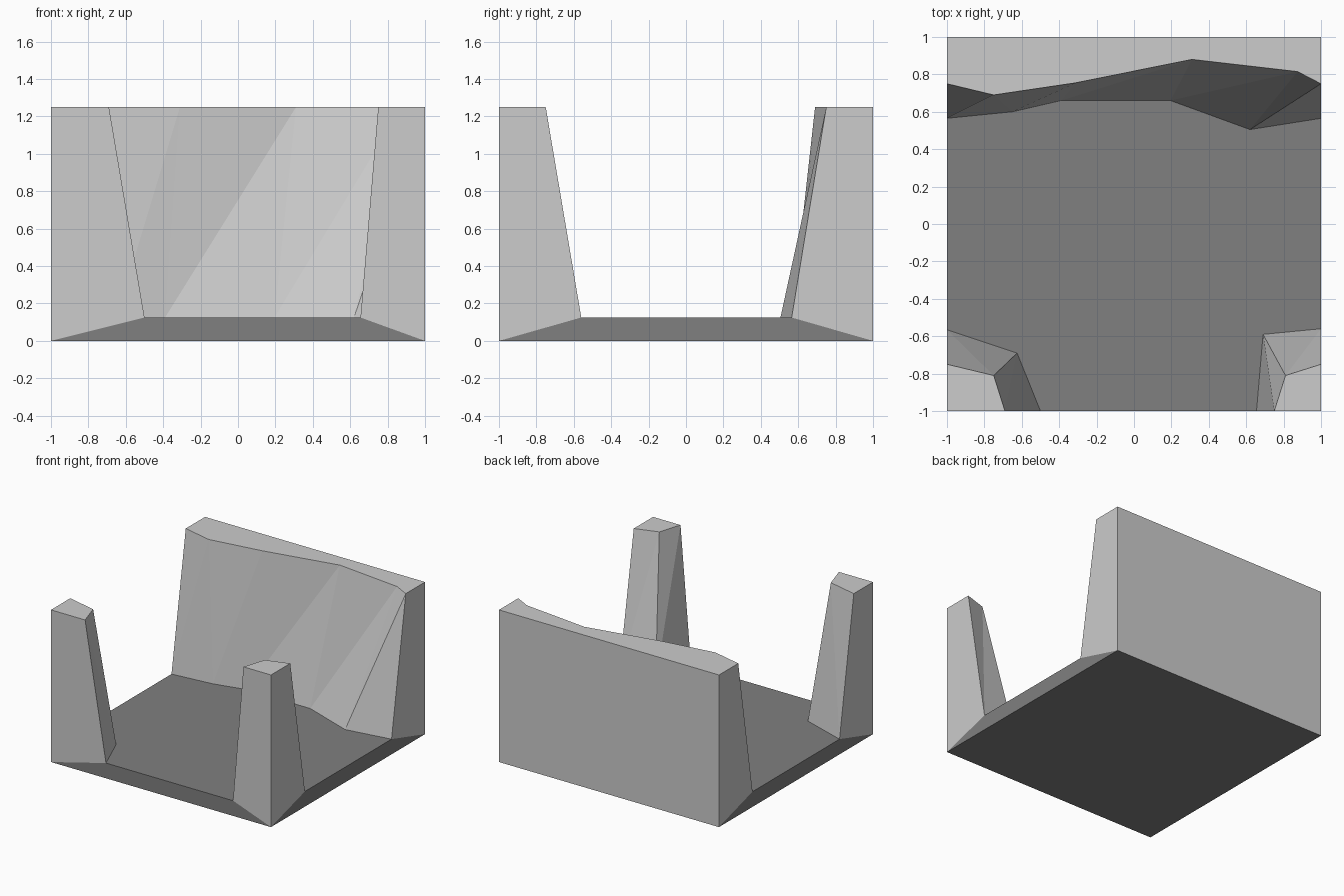
import bpy, bmesh

if "Cube" in bpy.data.objects:
    bpy.data.objects.remove(bpy.data.objects["Cube"], do_unlink=True)

FLOOR_Z, TOP_Z = 0.125, 1.25


def make_material(name, value):
    mat = bpy.data.materials.new(name)
    mat.use_nodes = True
    colour = (value, value, value, 1)
    mat.diffuse_color = colour
    mat.node_tree.nodes["Principled BSDF"].inputs["Base Color"].default_value = colour
    return mat


def at(points, z):
    return [(x, y, z) for x, y in points]


def make_solid(name, faces, mat):
    """Closed flat-shaded solid from faces given as lists of points."""
    bm = bmesh.new()
    for face in faces:
        bm.faces.new([bm.verts.new(p) for p in face])
    bmesh.ops.remove_doubles(bm, verts=bm.verts, dist=0.0001)
    bmesh.ops.recalc_face_normals(bm, faces=bm.faces)
    mesh = bpy.data.meshes.new(name)
    bm.to_mesh(mesh)
    bm.free()
    mesh.materials.append(mat)
    obj = bpy.data.objects.new(name, mesh)
    bpy.context.collection.objects.link(obj)


def make_rock(name, foot, top, corners, mat):
    """Loft the foot line to the top line; close it around the tile corners."""
    low, high = at(foot, FLOOR_Z), at(top, TOP_Z)
    base, cap = at(corners, 0), at(corners, TOP_Z)
    faces = [low + base, high + cap]
    for i in range(len(low) - 1):
        faces.append([low[i], low[i + 1], high[i + 1]])
        faces.append([low[i], high[i + 1], high[i]])
    ring_low, ring_high = [low[-1]] + base + [low[0]], [high[-1]] + cap + [high[0]]
    for i in range(len(ring_low) - 1):
        faces.append([ring_low[i], ring_low[i + 1], ring_high[i + 1], ring_high[i]])
    make_solid(name, faces, mat)


wall_grey = make_material("light_grey_wall", 0.604)
floor_grey = make_material("mid_grey_floor", 0.214)

# Foot and top outlines of the three raised parts
right_foot = [(-1, -0.565), (-0.625, -0.69), (-0.5, -1)]
right_top = [(-1, -0.75), (-0.75, -0.81), (-0.69, -1)]
left_foot = [(1, -0.56), (0.69, -0.59), (0.655, -1)]
left_top = [(1, -0.75), (0.81, -0.81), (0.75, -1)]
back_foot = [(-1, 0.565), (-0.65, 0.6), (-0.39, 0.66), (0.195, 0.66), (0.62, 0.505), (1, 0.565)]
back_top = [(-1, 0.75), (-0.75, 0.69), (-0.31, 0.755), (0.31, 0.88), (0.875, 0.815), (1, 0.75)]

make_rock("front_right_pillar", right_foot, right_top, [(-1, -1)], wall_grey)
make_rock("front_left_pillar", left_foot, left_top, [(1, -1)], wall_grey)
make_rock("back_wall", back_foot, back_top, [(1, 1), (-1, 1)], wall_grey)

# Floor slab: walking surface, underside, three side skirts and the sloped seats of the rocks
rf, lf, bf = (at(p, FLOOR_Z) for p in (right_foot, left_foot, back_foot))
fr, fl, bl, br = at([(-1, -1), (1, -1), (1, 1), (-1, 1)], 0)
make_solid("floor_slab", [
    rf + lf[::-1] + bf[::-1],
    [fr, br, bl, fl],
    [fr, fl, lf[-1], rf[-1]],
    [fl, bl, bf[-1], lf[0]],
    [br, fr, rf[0], bf[0]],
    rf + [fr],
    lf + [fl],
    bf + [bl, br],
], floor_grey)
